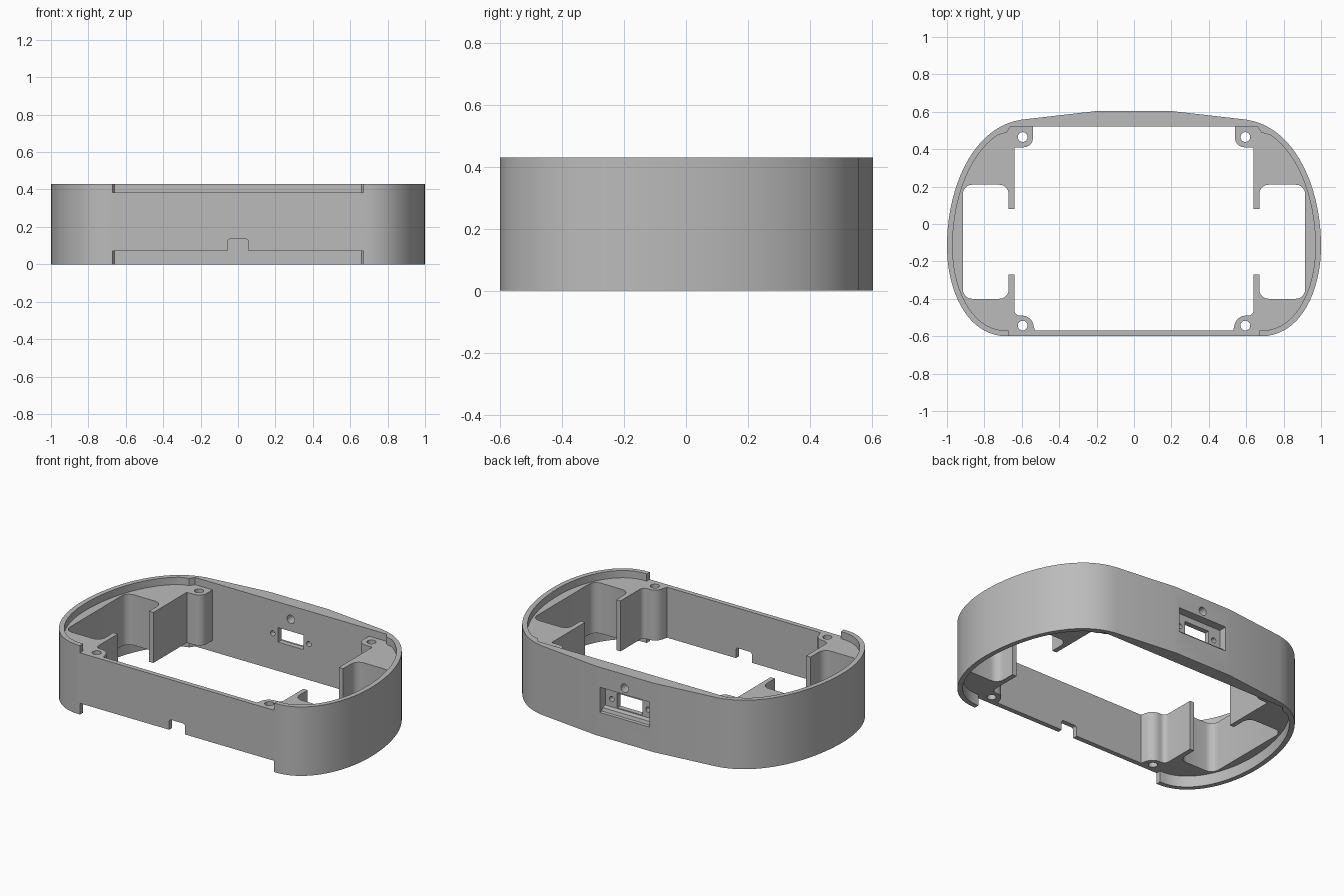
import bpy, bmesh, math
from mathutils import Vector, Matrix
from mathutils.geometry import interpolate_bezier

default = bpy.data.objects.get("Cube")
if default:
    bpy.data.objects.remove(default, do_unlink=True)

HEIGHT, DECK_LOW, DECK_TOP, LIP = 0.43, 0.07, 0.385, 0.03
# Orientation of a profile: (u, v, extrusion) to (x, y, z)
FLAT = Matrix.Identity(4)
FACING_BACK = Matrix(((1, 0, 0, 0), (0, 0, 1, 0), (0, 1, 0, 0), (0, 0, 0, 1)))
ALONG_X = Matrix(((0, 0, 1, 0), (1, 0, 0, 0), (0, 1, 0, 0), (0, 0, 0, 1)))


def prism(name, points, low, high, orient=FLAT):
    """Extrude a closed profile between two levels."""
    bm = bmesh.new()
    base = bm.faces.new([bm.verts.new((p[0], p[1], low)) for p in points])
    new = bmesh.ops.extrude_face_region(bm, geom=[base])["geom"]
    verts = [g for g in new if isinstance(g, bmesh.types.BMVert)]
    bmesh.ops.translate(bm, verts=verts, vec=(0, 0, high - low))
    bm.transform(orient)
    bmesh.ops.recalc_face_normals(bm, faces=bm.faces)
    mesh = bpy.data.meshes.new(name)
    bm.to_mesh(mesh)
    bm.free()
    obj = bpy.data.objects.new(name, mesh)
    bpy.context.collection.objects.link(obj)
    return obj


def mirrored(half):
    return list(half) + [(-p[0], p[1]) for p in reversed(half)]


def rounded(corners, steps=6):
    """Turn (x, y, radius) corners into points with rounded corners."""
    result = []
    for i, (x, y, r) in enumerate(corners):
        here = Vector((x, y))
        if not r or i in (0, len(corners) - 1):
            result.append(here)
            continue
        a = (Vector(corners[i - 1][:2]) - here).normalized()
        b = (Vector(corners[i + 1][:2]) - here).normalized()
        k = 0.55 * r
        result += interpolate_bezier(here + a * r, here + a * (r - k),
                                     here + b * (r - k), here + b * r, steps)
    return result


def circle(x, y, r, count=24):
    return [(x + r * math.cos(math.tau * i / count),
             y + r * math.sin(math.tau * i / count)) for i in range(count)]


def rectangle(x0, y0, x1, y1):
    return [(x0, y0), (x1, y0), (x1, y1), (x0, y1)]


def cut(target, cutter):
    cutter.hide_render = True
    mod = target.modifiers.new("cut", "BOOLEAN")
    mod.operation, mod.solver, mod.object = "DIFFERENCE", "EXACT", cutter
    bpy.context.view_layer.objects.active = target
    bpy.ops.object.modifier_apply(modifier=mod.name)
    bpy.data.objects.remove(cutter, do_unlink=True)


# Outer wall: flat front, egg-shaped ends, slightly crowned back
V = Vector
front_curve = interpolate_bezier(V((0.68, -0.6)), V((0.89, -0.6)), V((1, -0.36)), V((1, -0.12)), 20)
back_curve = interpolate_bezier(V((1, -0.12)), V((1, 0.2)), V((0.86, 0.52)), V((0.6, 0.558)), 20)
curve = front_curve + back_curve[1:]
frame = prism("enclosure_frame", mirrored(curve + [V((0.2, 0.604))]), 0, HEIGHT)

# Lip steps above and below the deck, open at the front
inner = []
for i in range(1, len(curve) - 1):
    t = (curve[i + 1] - curve[i - 1]).normalized()
    p = curve[i] + V((-t.y, t.x)) * LIP
    if p.x > 0.69 and p.y < 0.485:
        inner.append(p)
step = mirrored([(0.67, -0.7), (0.67, -0.57)] + inner + [(0.68, 0.49), (0.66, 0.52)])
cut(frame, prism("lower_step", step, -0.1, DECK_LOW))
cut(frame, prism("upper_step", step, DECK_TOP, HEIGHT + 0.1))

# Central opening with bosses, ribs and side pockets
opening = rounded([
    (0.53, -0.57, 0), (0.55, -0.49, 0.045), (0.64, -0.49, 0.03),
    (0.64, -0.27, 0), (0.67, -0.27, 0), (0.67, -0.4, 0.05),
    (0.915, -0.4, 0.05), (0.915, 0.21, 0.05), (0.67, 0.21, 0.05),
    (0.67, 0.08, 0), (0.64, 0.08, 0), (0.64, 0.41, 0),
    (0.54, 0.41, 0.05), (0.54, 0.52, 0)])
cut(frame, prism("opening", mirrored(opening), -0.2, 0.6))

# Screw holes through the bosses
for side in (-1, 1):
    for y in (-0.543, 0.465):
        cut(frame, prism("screw_hole", circle(side * 0.595, y, 0.026), -0.2, 0.6))

# Cable notch in the front wall
notch = rounded([(0.055, 0, 0), (0.055, 0.135, 0.015), (0, 0.135, 0)])[:-1]
cut(frame, prism("cable_notch", mirrored(notch), -0.7, -0.5, FACING_BACK))

# Connector recess with sloped sill, slot, fixing holes and indicator hole
recess = [(0.552, 0.175), (0.58, 0.17), (0.585, 0.15), (0.7, 0.14), (0.7, 0.305), (0.552, 0.305)]
cut(frame, prism("connector_recess", recess, -0.17, 0.17, ALONG_X))
cut(frame, prism("connector_slot", rectangle(-0.088, 0.18, 0.088, 0.27), 0.45, 0.7, FACING_BACK))
for x, z, r in ((-0.125, 0.225, 0.016), (0.125, 0.225, 0.016), (0, 0.345, 0.026)):
    cut(frame, prism("back_hole", circle(x, z, r), 0.45, 0.7, FACING_BACK))

# Plain grey finish
grey = bpy.data.materials.new("plain_grey")
grey.use_nodes = True
colour = (0.5, 0.5, 0.5, 1)
grey.diffuse_color = colour
grey.node_tree.nodes["Principled BSDF"].inputs["Base Color"].default_value = colour
frame.data.materials.clear()
frame.data.materials.append(grey)

bpy.ops.object.select_all(action="DESELECT")
frame.select_set(True)
bpy.context.view_layer.objects.active = frame
bpy.ops.object.shade_smooth_by_angle(angle=math.radians(30))
